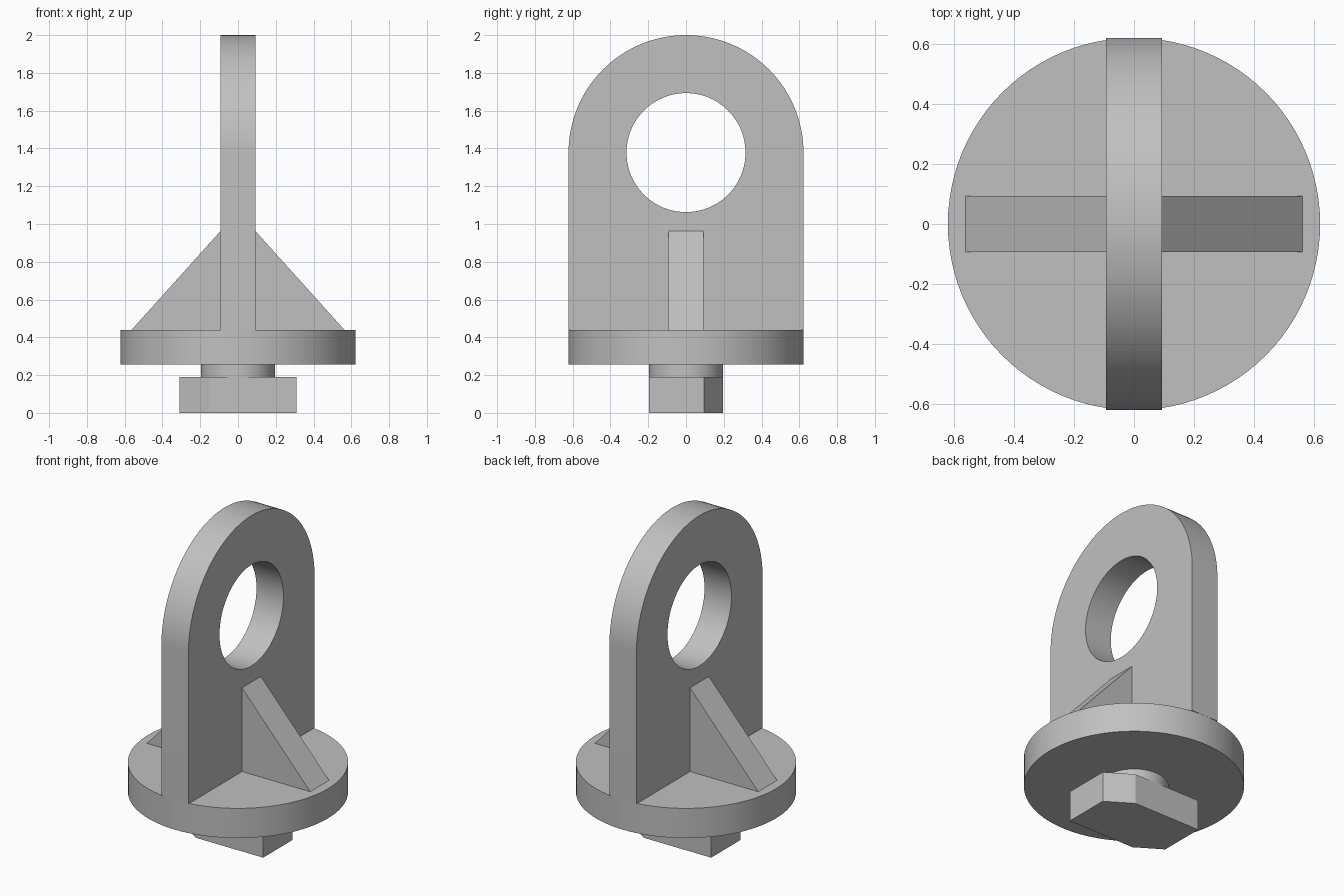
import bpy
import bmesh
from math import pi, cos, sin, radians
from mathutils import Vector

cube = bpy.data.objects.get("Cube")
if cube:
    bpy.data.objects.remove(cube, do_unlink=True)

# Single plain grey
grey = bpy.data.materials.new("plain_grey")
grey.use_nodes = True
colour = (0.53, 0.53, 0.53, 1)
grey.diffuse_color = colour
grey.node_tree.nodes["Principled BSDF"].inputs["Base Color"].default_value = colour


def prism(name, outline, direction):
    """Extrude a closed outline of 3D points along a direction."""
    bm = bmesh.new()
    face = bm.faces.new([bm.verts.new(p) for p in outline])
    new = bmesh.ops.extrude_face_region(bm, geom=[face])["geom"]
    moved = [v for v in new if isinstance(v, bmesh.types.BMVert)]
    bmesh.ops.translate(bm, verts=moved, vec=Vector(direction))
    bmesh.ops.recalc_face_normals(bm, faces=bm.faces)
    mesh = bpy.data.meshes.new(name)
    bm.to_mesh(mesh)
    bm.free()
    mesh.materials.append(grey)
    obj = bpy.data.objects.new(name, mesh)
    bpy.context.collection.objects.link(obj)
    return obj


def arc(radius, start, end, steps):
    angles = [start + (end - start) * i / steps for i in range(steps + 1)]
    return [(radius * cos(a), radius * sin(a)) for a in angles]


def disc(name, radius, z0, z1):
    ring = arc(radius, 0, 2 * pi, 96)[:-1]
    return prism(name, [(x, y, z0) for x, y in ring], (0, 0, z1 - z0))


def smooth(obj):
    bpy.ops.object.select_all(action="DESELECT")
    obj.select_set(True)
    bpy.context.view_layer.objects.active = obj
    bpy.ops.object.shade_smooth_by_angle(angle=radians(25))


RADIUS = 0.622
HALF = 0.093        # half thickness of plate and ribs
FOOT_TOP, BASE, DECK = 0.19, 0.255, 0.44
EYE_Z = 2 - RADIUS

# Locking foot: a bar with two opposite corners cut off
side = [(0.31, -0.195), (0.31, 0.095), (0.153, 0.195)]
foot = side + [(-x, -y) for x, y in side]
prism("locking_foot", [(x, y, 0) for x, y in foot], (0, 0, FOOT_TOP))

# Round neck and base flange
smooth(disc("neck", 0.195, FOOT_TOP, BASE))
smooth(disc("base_flange", RADIUS, BASE, DECK))

# Upright plate with rounded top
outline = [(-RADIUS, DECK), (RADIUS, DECK)]
outline += [(y, z + EYE_Z) for y, z in arc(RADIUS, 0, pi, 64)]
plate = prism("eye_plate", [(-HALF, y, z) for y, z in outline], (2 * HALF, 0, 0))

# Round eye cut through the plate
ring = arc(0.315, 0, 2 * pi, 96)[:-1]
cutter = prism("eye_cutter", [(-0.2, y, z + EYE_Z) for y, z in ring], (0.4, 0, 0))
cutter.hide_render = True
cut = plate.modifiers.new("eye", "BOOLEAN")
cut.operation = "DIFFERENCE"
cut.solver = "EXACT"
cut.object = cutter
bpy.context.view_layer.objects.active = plate
bpy.ops.object.modifier_apply(modifier=cut.name)
bpy.data.objects.remove(cutter, do_unlink=True)
smooth(plate)

# Triangular ribs on both sides of the plate
for name, s in (("left_rib", 1), ("right_rib", -1)):
    triangle = [(HALF, DECK), (0.563, DECK), (HALF, 0.962)]
    prism(name, [(s * x, -HALF, z) for x, z in triangle], (0, 2 * HALF, 0))
